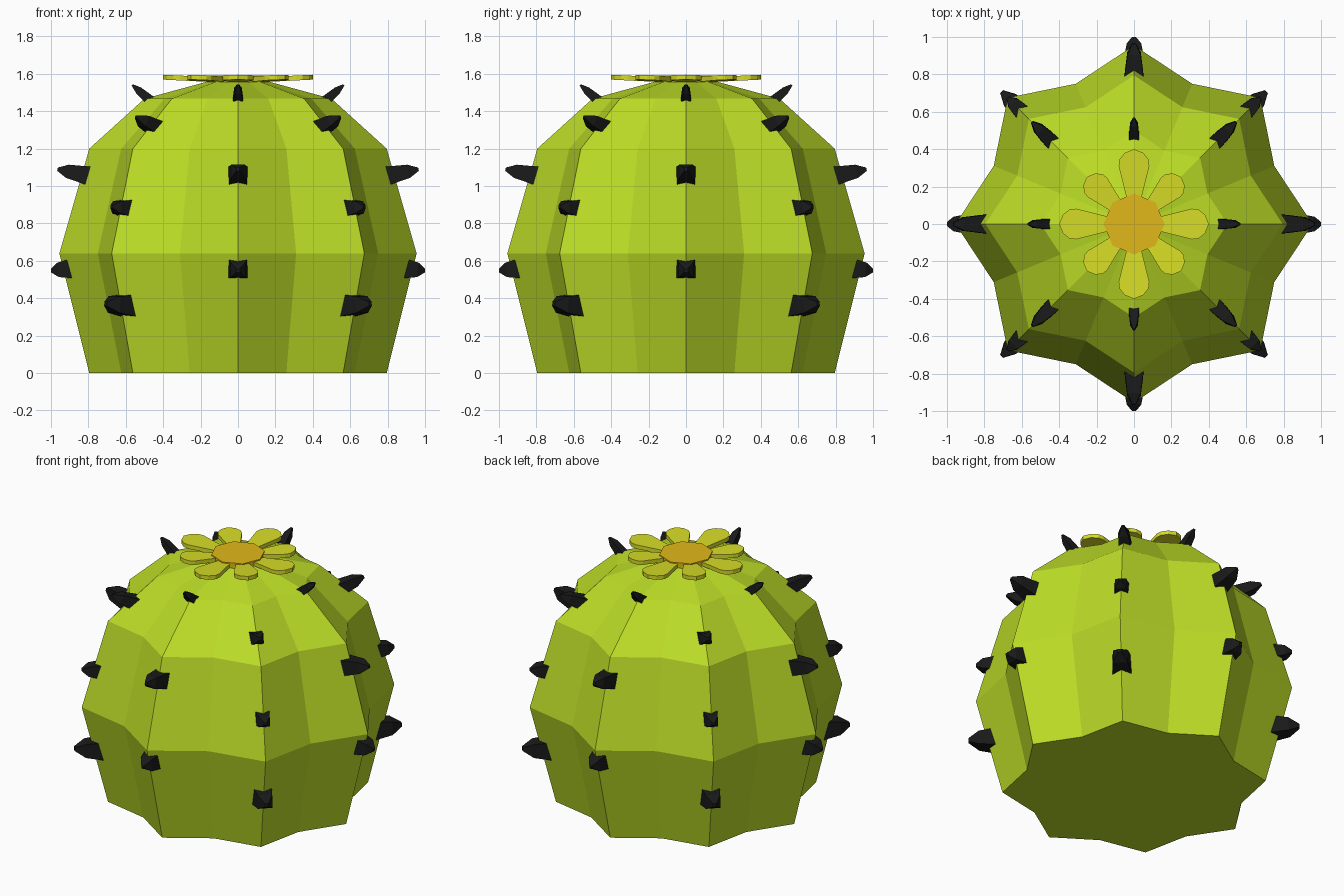
import bpy
from math import sin, cos, pi, radians
from mathutils import Matrix, Vector

if "Cube" in bpy.data.objects:
    bpy.data.objects.remove(bpy.data.objects["Cube"])


def material(name, color):
    m = bpy.data.materials.new(name)
    m.diffuse_color = (*color, 1)
    m.use_nodes = True
    m.node_tree.nodes["Principled BSDF"].inputs["Base Color"].default_value = m.diffuse_color
    return m


def add_mesh(name, verts, faces, mat):
    me = bpy.data.meshes.new(name)
    me.from_pydata(verts, [], faces)
    me.materials.append(mat)
    ob = bpy.data.objects.new(name, me)
    bpy.context.collection.objects.link(ob)
    return ob


def loft(rings):
    """Skin equal-sized vertex rings (counter-clockwise, bottom to top) and cap the ends."""
    n = len(rings[0])
    verts = [v for r in rings for v in r]
    faces = [(k * n + i, k * n + (i + 1) % n, (k + 1) * n + (i + 1) % n, (k + 1) * n + i)
             for k in range(len(rings) - 1) for i in range(n)]
    faces.append(tuple(reversed(range(n))))
    faces.append(tuple(range((len(rings) - 1) * n, len(rings) * n)))
    return verts, faces


green = material("cactus_green", (0.50, 0.72, 0.02))
black = material("spine_black", (0.01, 0.01, 0.01))
yellow = material("petal_yellow", (0.68, 0.72, 0.02))
orange = material("flower_orange", (0.76, 0.48, 0.01))

# Ribbed body: eight ridges with shallower valleys between
profile = [(0.795, 0), (0.955, 0.64), (0.795, 1.2), (0.5, 1.467), (0.15, 1.562)]
rings = []
for r, z in profile:
    rings.append([(r * (1 if i % 2 == 0 else 0.85) * cos(i * pi / 8),
                   r * (1 if i % 2 == 0 else 0.85) * sin(i * pi / 8), z) for i in range(16)])
add_mesh("cactus_body", *loft(rings), green)


# Spines: four-sided, with a shoulder and a blunt point, sitting on the ridges
def spine(name, angle, base, tip, hw):
    a, b = Vector((base[0], 0, base[1])), Vector((tip[0], 0, tip[1]))
    axis = (b - a).normalized()
    side = Vector((0, 1, 0))
    up = axis.cross(side)
    rot = Matrix.Rotation(angle, 3, 'Z')
    rs = []
    for t, s in ((0, 1), (0.68, 0.72), (1, 0.18)):
        c = a.lerp(b, t)
        rs.append([rot @ (c + hw * s * (side * u + up * v))
                   for u, v in ((-1, -1), (1, -1), (1, 1), (-1, 1))])
    add_mesh(name, *loft(rs), black)


# (base r, z), (tip r, z), half width
straight = [((0.88, 0.56), (1.0, 0.548), 0.054),
            ((0.80, 1.055), (0.965, 1.09), 0.05),
            ((0.46, 1.45), (0.565, 1.54), 0.028)]
diagonal = [((0.80, 0.36), (1.0, 0.37), 0.062),
            ((0.83, 0.88), (0.955, 0.89), 0.046),
            ((0.60, 1.30), (0.77, 1.37), 0.042)]
for i in range(8):
    for k, (b, t, w) in enumerate(diagonal if i % 2 else straight):
        spine(f"spine_{i}_{k}", i * pi / 4, b, t, w)

# Flower petals: thin rounded slabs, diagonal ones shorter
half = [(0.10, 0.03), (0.31, 0.082), (0.345, 0.078), (0.38, 0.05)]
outline = [(r, -w) for r, w in half] + [(0.40, 0)] + [(r, w) for r, w in reversed(half)]
for i in range(8):
    s = 0.89 if i % 2 else 1.0
    rot = Matrix.Rotation(i * pi / 4, 3, 'Z')
    rs = [[rot @ Vector((r * s, w * s, z + 0.05 * r)) for r, w in outline]
          for z in (1.549, 1.575)]
    add_mesh(f"petal_{i}", *loft(rs), yellow)

# Flower centre: octagonal disc
disc = [[(0.163 * cos(i * pi / 4), 0.163 * sin(i * pi / 4), z) for i in range(8)]
        for z in (1.55, 1.59)]
add_mesh("flower_centre", *loft(disc), orange)
